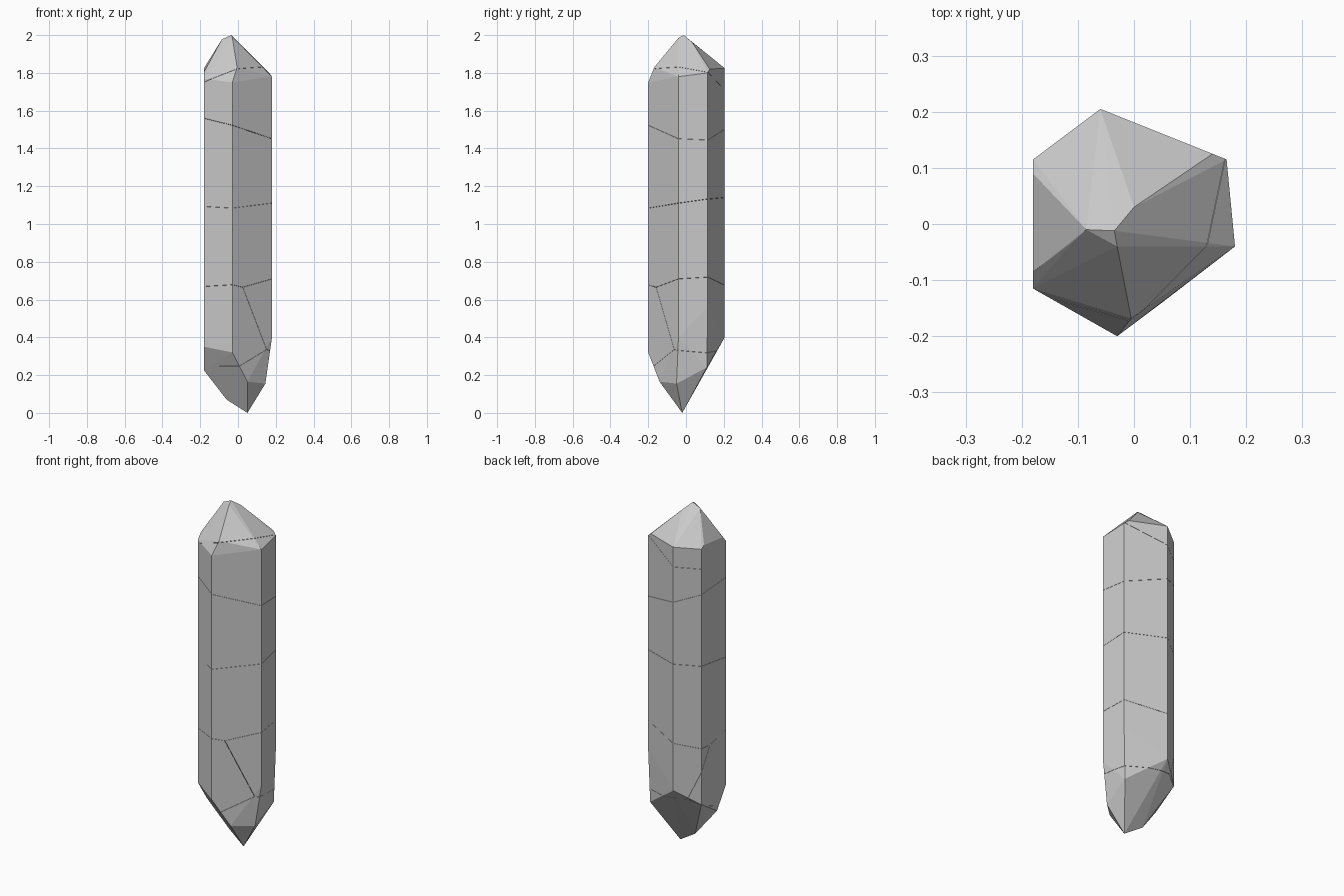
import bpy, bmesh, math
from mathutils import Vector

cube = bpy.data.objects.get("Cube")
if cube:
    bpy.data.objects.remove(cube, do_unlink=True)

stone = bpy.data.materials.new("grey_stone")
stone.use_nodes = True
GREY = (0.6, 0.6, 0.6, 1)
stone.diffuse_color = GREY
stone.node_tree.nodes["Principled BSDF"].inputs["Base Color"].default_value = GREY

# Six uneven column edges: x, y, bottom z, top z
COLUMN = [(-.18, -.115, .35, 1.77), (-.03, -.2, .32, 1.75),
          (.18, -.04, .40, 1.78), (.165, .115, .56, 1.80),
          (-.06, .205, .40, 1.825), (-.18, .115, .316, 1.81)]
# Pointed crown with bevelled shoulders
CROWN = [(-.18, -.085, 1.805), (-.18, .09, 1.825), (-.005, -.168, 1.83),
         (.14, .125, 1.82), (-.085, -.01, 1.978), (-.035, -.012, 2),
         (-.11, -.033, 1.93), (-.03, -.04, 1.985), (0, .03, 1.965)]
# Broken, off-centre lower point
ROOT = [(.05, -.02, 0), (-.06, 0, .07), (-.18, -.03, .225),
        (.05, -.14, .165), (.145, -.05, .155), (.155, .11, .24)]
# Centres of the shards; cracks run midway between neighbours
CENTRES = [(-.04, .04, 1.92), (.05, -.03, 1.64), (-.03, -.05, 1.36),
           (-.02, .02, .86), (.06, .05, .5), (-.05, -.08, .42),
           (.02, .02, .18)]
CRACK = .0006


def crystal_hull():
    """Faceted solid through the column, crown and root corners."""
    bm = bmesh.new()
    for x, y, low, high in COLUMN:
        bm.verts.new((x, y, low))
        bm.verts.new((x, y, high))
    for point in CROWN + ROOT:
        bm.verts.new(point)
    hull = bmesh.ops.convex_hull(bm, input=bm.verts[:])
    spare = {v for v in hull["geom_interior"] + hull["geom_unused"]
             if isinstance(v, bmesh.types.BMVert)}
    bmesh.ops.delete(bm, geom=list(spare), context="VERTS")
    bmesh.ops.dissolve_limit(bm, angle_limit=math.radians(1.5),
                             verts=bm.verts[:], edges=bm.edges[:])
    return bm


def cut(bm, point, normal):
    """Remove everything beyond a plane and cap the break."""
    bmesh.ops.bisect_plane(bm, geom=bm.verts[:] + bm.edges[:] + bm.faces[:],
                           dist=1e-6, plane_co=point, plane_no=normal,
                           clear_outer=True)
    rim = [e for e in bm.edges if e.is_boundary]
    if rim:
        bmesh.ops.holes_fill(bm, edges=rim, sides=0)


# Split the crystal into closely fitting shards
body = crystal_hull()
centres = [Vector(c) for c in CENTRES]
for number, centre in enumerate(centres, 1):
    shard = body.copy()
    for other in centres:
        if other != centre:
            normal = (other - centre).normalized()
            cut(shard, (centre + other) / 2 - normal * CRACK, normal)
    bmesh.ops.recalc_face_normals(shard, faces=shard.faces[:])
    mesh = bpy.data.meshes.new(f"crystal_shard_{number}")
    shard.to_mesh(mesh)
    shard.free()
    mesh.materials.append(stone)
    bpy.context.collection.objects.link(bpy.data.objects.new(mesh.name, mesh))
body.free()
